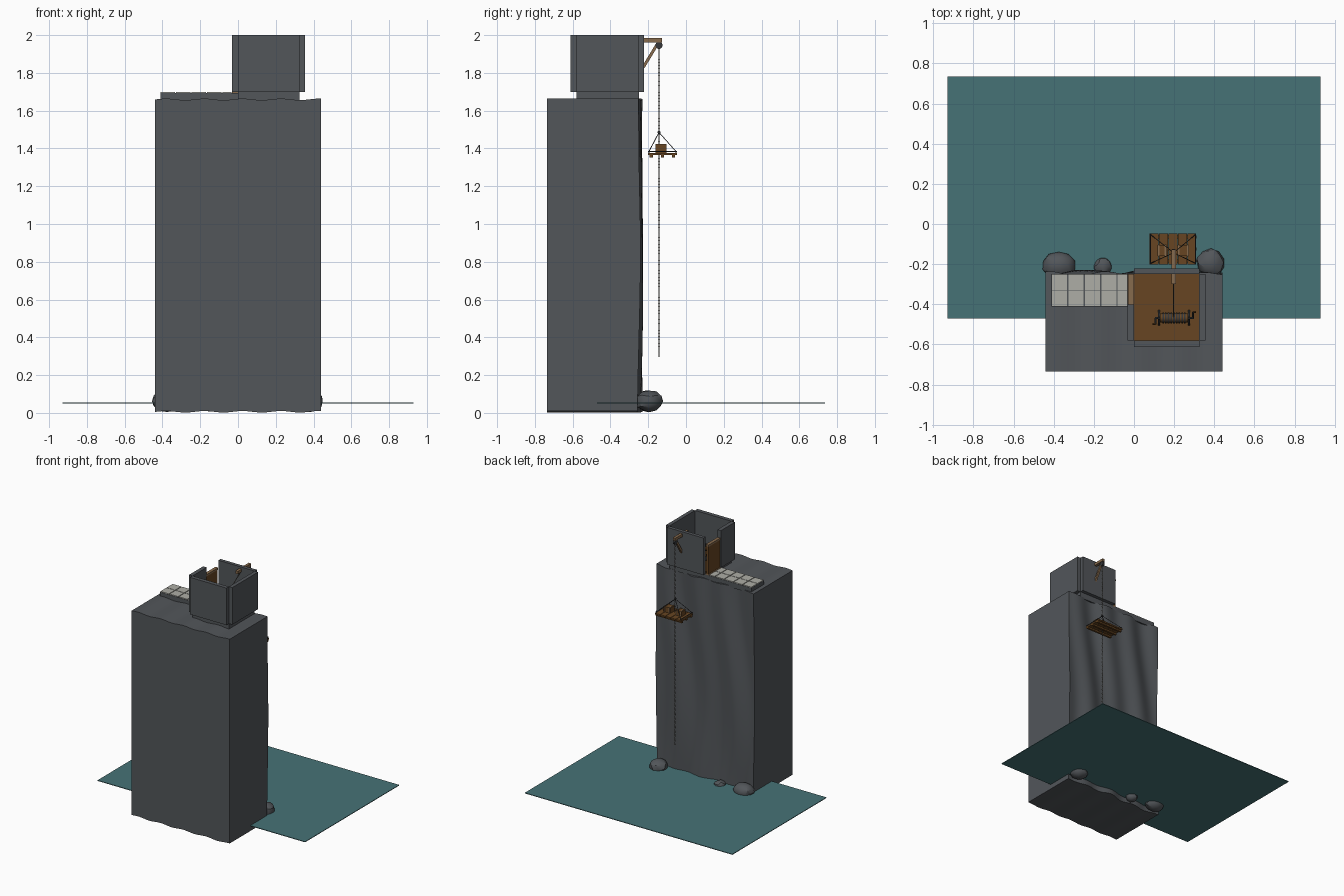
import bpy, bmesh, math, random
from mathutils import Vector

if "Cube" in bpy.data.objects:
    bpy.data.objects.remove(bpy.data.objects["Cube"])

random.seed(4)


def material(name, rgb):
    m = bpy.data.materials.new(name)
    m.diffuse_color = (*rgb, 1)
    m.use_nodes = True
    m.node_tree.nodes["Principled BSDF"].inputs["Base Color"].default_value = m.diffuse_color
    return m


STONE = material("slate stone", (0.085, 0.093, 0.102))
WATER = material("teal water", (0.062, 0.168, 0.182))
TILE = material("pale tile", (0.42, 0.42, 0.38))
WOOD = material("brown wood", (0.135, 0.060, 0.016))
LIGHT = material("light wood", (0.24, 0.145, 0.075))
IRON = material("dark iron", (0.035, 0.037, 0.040))
ROPE = material("rope grey", (0.13, 0.12, 0.10))


def mesh_object(name, bm, mat):
    bmesh.ops.recalc_face_normals(bm, faces=bm.faces)
    me = bpy.data.meshes.new(name)
    bm.to_mesh(me)
    bm.free()
    me.materials.append(mat)
    ob = bpy.data.objects.new(name, me)
    bpy.context.collection.objects.link(ob)
    return ob


def smooth(ob, angle=40):
    bpy.ops.object.select_all(action='DESELECT')
    ob.select_set(True)
    bpy.context.view_layer.objects.active = ob
    bpy.ops.object.shade_smooth_by_angle(angle=math.radians(angle))


def box(name, x, y, z, mat):
    """Box given by its (min, max) ranges."""
    bm = bmesh.new()
    bmesh.ops.create_cube(bm, size=1)
    for v in bm.verts:
        v.co = [r[0] if c < 0 else r[1] for c, r in zip(v.co, (x, y, z))]
    return mesh_object(name, bm, mat)


def rod(name, a, b, r, mat, sides=8):
    """Bar between two points; four sides make a square beam."""
    a, b = Vector(a), Vector(b)
    bm = bmesh.new()
    bmesh.ops.create_cone(bm, cap_ends=True, segments=sides, radius1=r,
                          radius2=r, depth=(b - a).length)
    if sides == 4:
        bmesh.ops.rotate(bm, verts=bm.verts, cent=(0, 0, 0), matrix=Vector(
            (1, 1, 0)).to_track_quat('X', 'Z').to_matrix())
    ob = mesh_object(name, bm, mat)
    ob.rotation_euler = (b - a).to_track_quat('Z', 'Y').to_euler()
    ob.location = (a + b) / 2
    if sides > 4:
        smooth(ob)
    return ob


# Cliff: straight front and sides, folded rock on the sea side
NX, NZ, W, H = 48, 30, 0.44, 1.66


def fold(x, z):
    s = 0.5 + 0.5 * math.sin(25 * x + 1.5 * math.sin(2.6 * z) + 0.6)
    t = 0.5 + 0.5 * math.sin(11 * x - 3.5 * z + 1)
    return -0.262 + 0.020 * s + 0.014 * t


bm = bmesh.new()
front, back = [], []
for j in range(NZ + 1):
    f, b = [], []
    for i in range(NX + 1):
        x, z = -W + 2 * W * i / NX, 0.006 + (H - 0.006) * j / NZ
        if j in (0, NZ):
            z += 0.004 * math.sin(31 * x + 0.8)
        f.append(bm.verts.new((x, -0.735, z)))
        b.append(bm.verts.new((x, fold(x, z), z)))
    front.append(f)
    back.append(b)
for j in range(NZ):
    for rows in (front, back):
        for i in range(NX):
            bm.faces.new((rows[j][i], rows[j][i + 1],
                          rows[j + 1][i + 1], rows[j + 1][i]))
    for i in (0, NX):
        bm.faces.new((front[j][i], back[j][i], back[j + 1][i], front[j + 1][i]))
for j in (0, NZ):
    for i in range(NX):
        bm.faces.new((front[j][i], front[j][i + 1], back[j][i + 1], back[j][i]))
smooth(mesh_object("cliff", bm, STONE))

# Water sheet
box("water", (-0.93, 0.93), (-0.47, 0.735), (0.049, 0.054), WATER)

# Boulders at the cliff foot
for x, y, z, sx, sy, sz in ((-0.375, -0.205, 0.062, 0.085, 0.07, 0.06),
                            (-0.155, -0.212, 0.045, 0.048, 0.048, 0.038),
                            (0.383, -0.195, 0.062, 0.072, 0.075, 0.06)):
    bm = bmesh.new()
    bmesh.ops.create_icosphere(bm, subdivisions=2, radius=1)
    for v in bm.verts:
        k = random.uniform(0.93, 1.03)
        v.co = (x + v.co.x * sx * k, y + v.co.y * sy * k, z + v.co.z * sz * k)
    smooth(mesh_object("boulder", bm, STONE), 25)

# Landing terrace with pale paving
box("terrace_slab", (-0.41, 0.0), (-0.41, -0.25), (1.65, 1.694), STONE)
for i in range(5):
    for j in range(2):
        x, y = -0.412 + 0.082 * i, -0.41 + 0.08 * j
        x1 = min(x + 0.079, -0.034)
        box("paving_tile", (x + 0.003, x1), (y + 0.002, y + 0.078),
            (1.694, 1.70), TILE)
box("door_sill", (-0.032, 0.0), (-0.40, -0.25), (1.694, 1.702), LIGHT)

# Roofless tower: footing, plank floor and four walls with open corners
box("tower_footing", (0.0, 0.325), (-0.58, -0.25), (1.65, 1.70), STONE)
for i in range(5):
    box("floor_plank", (0.065 * i, 0.065 * i + 0.0645), (-0.58, -0.25),
        (1.698, 1.706), WOOD)
box("front_wall", (0.0, 0.325), (-0.612, -0.58), (1.70, 2.0), STONE)
box("back_wall", (0.0, 0.325), (-0.25, -0.222), (1.70, 2.0), STONE)
box("right_wall", (0.325, 0.355), (-0.58, -0.25), (1.70, 2.0), STONE)
box("left_wall", (-0.032, 0.0), (-0.58, -0.40), (1.70, 2.0), STONE)

# Plank door in the open side
for i in range(4):
    y = -0.40 + 0.0375 * i
    box("door_plank", (-0.024, -0.006), (y + 0.001, y + 0.0365),
        (1.702, 1.925), WOOD)
box("door_cap", (-0.028, -0.002), (-0.40, -0.25), (1.925, 1.94), LIGHT)

# Hoist arm, brace and pulley
CX, CY = 0.197, -0.143
box("hoist_arm", (CX - 0.011, CX + 0.011), (-0.30, -0.128), (1.962, 1.984), LIGHT)
rod("hoist_brace", (CX, -0.226, 1.83), (CX, -0.146, 1.962), 0.011, LIGHT, 4)
rod("pulley", (CX - 0.008, CY, 1.946), (CX + 0.008, CY, 1.946), 0.019, IRON, 14)

# Hoist chain: a pair of crossed links repeated downwards
bm = bmesh.new()
for k in range(2):
    ring = []
    for i in range(8):
        a = math.tau * i / 8
        row = []
        for j in range(4):
            c = math.tau * j / 4
            u = (0.0045 + 0.0016 * math.cos(c)) * math.cos(a)
            h = (0.0105 + 0.0016 * math.cos(c)) * math.sin(a) - 0.0175 * k
            w = 0.0016 * math.sin(c)
            row.append(bm.verts.new((u, w, h) if k else (w, u, h)))
        ring.append(row)
    for i in range(8):
        for j in range(4):
            n, m = (i + 1) % 8, (j + 1) % 4
            bm.faces.new((ring[i][j], ring[n][j], ring[n][m], ring[i][m]))
chain = mesh_object("hoist_chain", bm, ROPE)
chain.location = (CX, CY, 1.935)
arr = chain.modifiers.new("links", 'ARRAY')
arr.count = 47
arr.use_relative_offset = False
arr.use_constant_offset = True
arr.constant_offset_displace = (0, 0, -0.035)

# Winch inside the tower with its frame, drum, coils and crank
WY, WZ = -0.468, 1.79
for x in (0.125, 0.275):
    for dy in (-0.034, 0.034):
        rod("winch_leg", (x, WY + dy, 1.705), (x, WY, WZ + 0.01), 0.007, IRON, 4)
rod("winch_drum", (0.13, WY, WZ), (0.27, WY, WZ), 0.022, WOOD, 12)
for i in range(9):
    x = 0.145 + 0.0135 * i
    rod("winch_coil", (x - 0.004, WY, WZ), (x + 0.004, WY, WZ), 0.027, IRON, 12)
rod("winch_axle", (0.105, WY, WZ), (0.298, WY, WZ), 0.006, IRON)
for x, s in ((0.108, -1), (0.295, 1)):
    rod("crank_arm", (x, WY, WZ), (x, WY + 0.03 * s, WZ + 0.025), 0.005, IRON)
    rod("crank_handle", (x, WY + 0.03 * s, WZ + 0.025),
        (x + 0.015 * s, WY + 0.03 * s, WZ + 0.025), 0.005, WOOD)
rod("winch_rope", (CX, WY, WZ + 0.02), (CX, -0.25, 1.958), 0.003, ROPE, 6)

# Hanging lift: deck planks, cross battens, slings and cargo
LX0, LX1, LY0, LY1 = 0.077, 0.312, -0.202, -0.047
for i in range(5):
    x = LX0 + 0.047 * i
    box("lift_plank", (x + 0.001, x + 0.045), (LY0, LY1), (1.364, 1.376), WOOD)
for y in (LY0 + 0.018, (LY0 + LY1) / 2, LY1 - 0.018):
    box("lift_batten", (LX0, LX1), (y - 0.008, y + 0.008), (1.352, 1.364), WOOD)
top = (CX, CY, 1.485)
for x in (LX0 + 0.006, LX1 - 0.006):
    for y in (LY0 + 0.006, LY1 - 0.006):
        rod("sling_post", (x, y, 1.37), (x, y, 1.386), 0.003, IRON, 6)
        rod("sling", (x, y, 1.384), top, 0.0022, IRON, 6)
    rod("side_rail", (x, LY0, 1.384), (x, LY1, 1.384), 0.0025, IRON, 6)
rod("sling_ring", (CX - 0.005, CY, 1.485), (CX + 0.005, CY, 1.485), 0.008, IRON, 10)
for x0, x1, h in ((0.115, 0.165, 1.415), (0.215, 0.275, 1.42)):
    box("cargo_crate", (x0, x1), (-0.158, -0.106), (1.376, h), WOOD)
    for x in (x0 + 0.008, x1 - 0.008):
        box("crate_strap", (x - 0.004, x + 0.004), (-0.161, -0.103),
            (1.376, h + 0.003), LIGHT)
